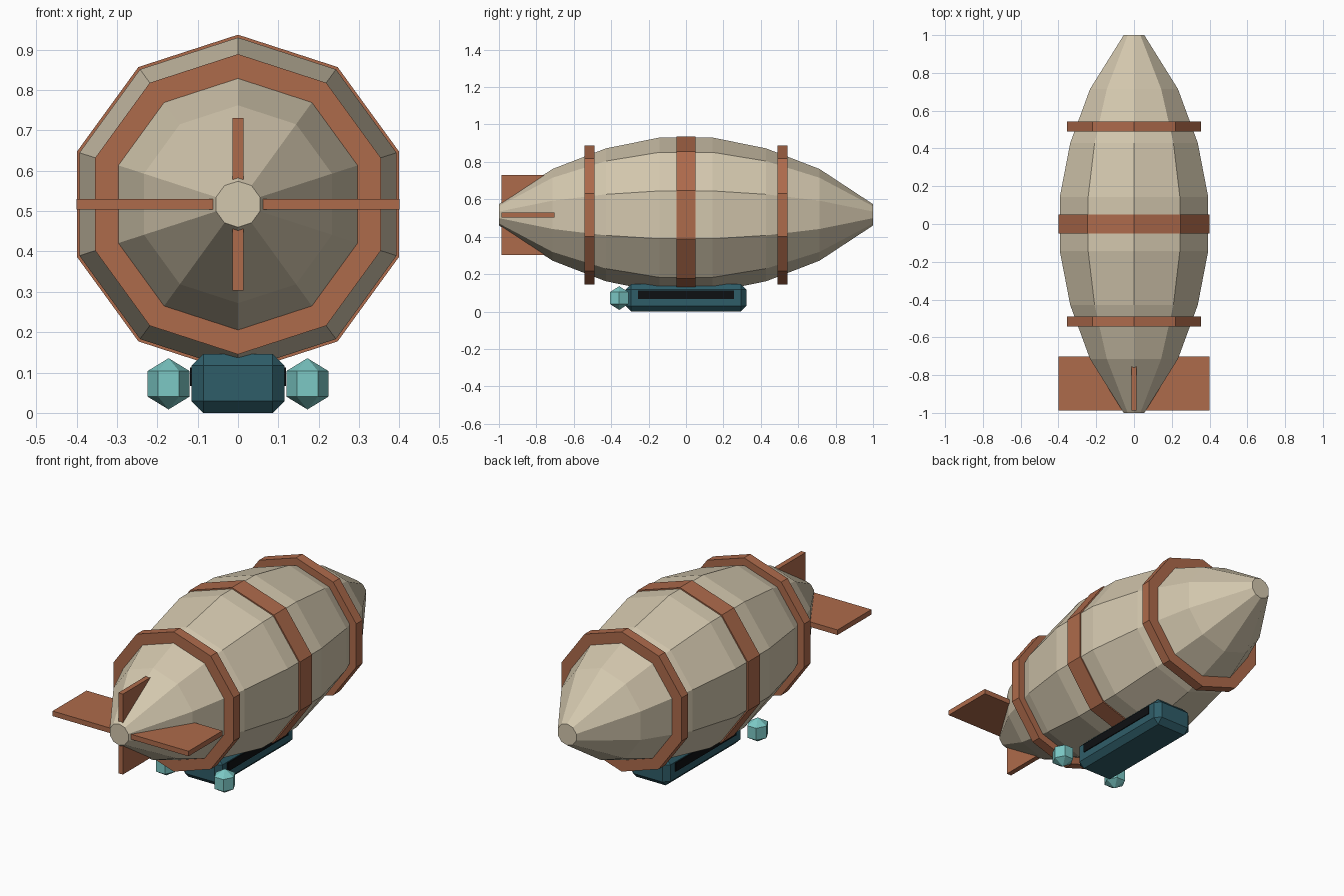
import bpy, bmesh
from math import pi, sin, cos
from mathutils import Matrix

cube = bpy.data.objects.get("Cube")
if cube:
    bpy.data.objects.remove(cube, do_unlink=True)

AXIS_Z = 0.517   # height of the hull centre line
SIDES = 10


def material(name, rgb):
    m = bpy.data.materials.new(name)
    m.use_nodes = True
    m.diffuse_color = (*rgb, 1)
    bsdf = next(n for n in m.node_tree.nodes if n.type == 'BSDF_PRINCIPLED')
    bsdf.inputs["Base Color"].default_value = (*rgb, 1)
    bsdf.inputs["Roughness"].default_value = 0.8
    return m


cream = material("cream canvas", (0.65, 0.57, 0.42))
rust = material("rust brown", (0.42, 0.145, 0.07))
dark_teal = material("dark teal", (0.028, 0.11, 0.14))
aqua = material("pale aqua", (0.2, 0.58, 0.56))
black = material("window black", (0.004, 0.005, 0.006))


def finish(bm, name, mat):
    bmesh.ops.recalc_face_normals(bm, faces=bm.faces)
    mesh = bpy.data.meshes.new(name)
    bm.to_mesh(mesh)
    bm.free()
    mesh.materials.append(mat)
    obj = bpy.data.objects.new(name, mesh)
    bpy.context.collection.objects.link(obj)
    return obj


def lathe(name, profile, mat):
    """Ten-sided capped solid along y from (y, radius) pairs."""
    bm = bmesh.new()
    rings = []
    for y, r in profile:
        angles = [pi / 2 + 2 * pi * i / SIDES for i in range(SIDES)]
        rings.append([bm.verts.new((r * cos(a), y, AXIS_Z + r * sin(a))) for a in angles])
    for a, b in zip(rings, rings[1:]):
        for i in range(SIDES):
            j = (i + 1) % SIDES
            bm.faces.new((a[i], a[j], b[j], b[i]))
    bm.faces.new(rings[0])
    bm.faces.new(rings[-1])
    return finish(bm, name, mat)


def box(name, center, size, mat, bevel=0):
    bm = bmesh.new()
    bmesh.ops.create_cube(bm, size=1, matrix=Matrix.Translation(center) @ Matrix.Diagonal((*size, 1)))
    if bevel:
        bmesh.ops.bevel(bm, geom=bm.edges[:], offset=bevel, segments=1, affect='EDGES')
    return finish(bm, name, mat)


# Hull
half = [(0.143, 0.413), (0.429, 0.355), (0.714, 0.245), (1.0, 0.057)]
lathe("hull", [(-y, r) for y, r in reversed(half)] + half, cream)

# Hoops around the hull
for name, y, r, width in (("front_hoop", -0.515, 0.372, 0.053),
                          ("middle_hoop", 0, 0.42, 0.102),
                          ("rear_hoop", 0.515, 0.372, 0.053)):
    lathe(name, [(y - width / 2, r), (y + width / 2, r)], rust)

# Fins
box("horizontal_fin", (0, -0.845, AXIS_Z), (0.8, 0.285, 0.027), rust)
box("vertical_fin", (0, -0.845, AXIS_Z), (0.027, 0.285, 0.428), rust)

# Gondola and its window strips
box("gondola", (0, 0, 0.073), (0.23, 0.645, 0.146), dark_teal, bevel=0.029)
for name, s in (("left_window", 1), ("right_window", -1)):
    box(name, (s * 0.1155, 0, 0.09), (0.008, 0.512, 0.046), black)

# Engine pods
for name, s in (("left_engine_pod", 1), ("right_engine_pod", -1)):
    bm = bmesh.new()
    place = Matrix.Translation((s * 0.172, -0.357, 0.072)) @ Matrix.Rotation(pi / 2, 4, 'Z')
    bmesh.ops.create_uvsphere(bm, u_segments=6, v_segments=3, radius=1,
                              matrix=place @ Matrix.Diagonal((0.066, 0.06, 0.0635, 1)))
    finish(bm, name, aqua)
